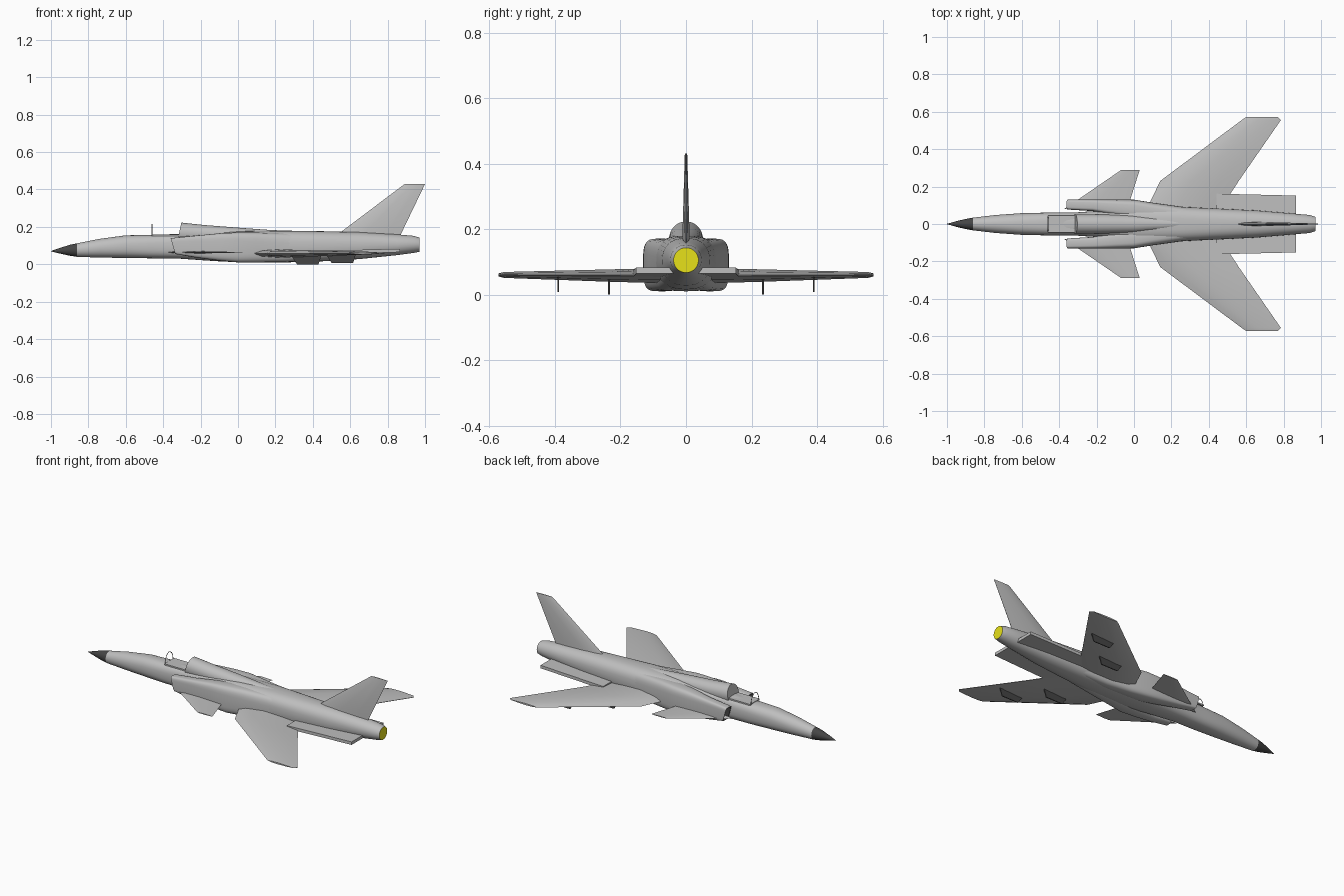
import bpy, bmesh, math
from mathutils import Vector

cube = bpy.data.objects.get("Cube")
if cube:
    bpy.data.objects.remove(cube, do_unlink=True)


def material(name, rgb):
    m = bpy.data.materials.new(name)
    m.use_nodes = True
    m.diffuse_color = (*rgb, 1)
    m.node_tree.nodes["Principled BSDF"].inputs["Base Color"].default_value = (*rgb, 1)
    return m


GREY = material("light grey", (0.52, 0.52, 0.52))
DARK = material("dark grey", (0.06, 0.06, 0.06))
YELLOW = material("exhaust yellow", (0.8, 0.75, 0.01))


def finish(name, bm, mats, angle=35):
    bmesh.ops.recalc_face_normals(bm, faces=bm.faces)
    me = bpy.data.meshes.new(name)
    bm.to_mesh(me)
    bm.free()
    for m in mats:
        me.materials.append(m)
    ob = bpy.data.objects.new(name, me)
    bpy.context.collection.objects.link(ob)
    bpy.ops.object.select_all(action='DESELECT')
    ob.select_set(True)
    bpy.context.view_layer.objects.active = ob
    bpy.ops.object.shade_smooth_by_angle(angle=math.radians(angle))
    return ob


def loft(rings):
    """Skin a list of rings of points; returns bmesh and the two end caps."""
    bm = bmesh.new()
    loops = [[bm.verts.new(p) for p in r] for r in rings]
    n = len(rings[0])
    for a, b in zip(loops, loops[1:]):
        for i in range(n):
            j = (i + 1) % n
            bm.faces.new((a[i], a[j], b[j], b[i]))
    caps = [bm.faces.new(loops[0]), bm.faces.new(loops[-1])]
    return bm, caps


def oval(x, y, low, high, half, power, rake=0, n=32):
    """Rounded-box cross-section between two heights, optionally raked."""
    pts = []
    mid, tall = (low + high) / 2, (high - low) / 2
    for i in range(n):
        t = math.tau * i / n
        c, s = math.cos(t), math.sin(t)
        sy = math.copysign(abs(c) ** (2 / power), c)
        sz = math.copysign(abs(s) ** (2 / power), s)
        pts.append(Vector((x + rake * sz, y + half * sy, mid + tall * sz)))
    return pts


def blade(name, sections, side=1, vertical=False, mat=GREY):
    """Tapered surface; sections are (span, front, back, height, thickness)."""
    rings = []
    for span, front, back, level, thick in sections:
        ring = []
        for f, h in ((0, 0), (.12, .7), (.4, 1), (.75, .6), (1, .08),
                     (1, -.08), (.75, -.6), (.4, -1), (.12, -.7)):
            x, o = front + f * (back - front), h * thick / 2
            ring.append((x, o, span) if vertical else (x, side * span, level + o))
        rings.append(ring)
    bm, _ = loft(rings)
    return finish(name, bm, [mat])


# Fuselage: (x, bottom, top, half width, squareness)
body = [(-.86, .04, .112, .034, 2), (-.74, .036, .136, .048, 2.1),
        (-.60, .034, .155, .058, 2.4), (-.46, .032, .157, .061, 2.7),
        (-.31, .030, .163, .062, 2.8), (-.12, .017, .172, .075, 3),
        (.02, .010, .178, .095, 3.2), (.25, .010, .180, .092, 2.9),
        (.45, .016, .177, .083, 2.6), (.65, .028, .172, .073, 2.4),
        (.85, .049, .160, .056, 2.1), (.94, .061, .152, .048, 2),
        (.97, .067, .143, .038, 2)]
bm, caps = loft([oval(x, 0, lo, hi, w, p) for x, lo, hi, w, p in body])
caps[1].material_index = 1
finish("fuselage", bm, [GREY, YELLOW])

# Nose cone
bm, _ = loft([oval(x, 0, lo, hi, w, 2) for x, lo, hi, w in (
    (-1, .069, .071, .001), (-.95, .057, .088, .015),
    (-.9, .046, .104, .027), (-.86, .04, .112, .034))])
finish("nose_cone", bm, [DARK])

# Dorsal spine behind the cockpit, with a raked front face
bm, _ = loft([oval(x, 0, .11, hi, w, 2.1, rake) for x, hi, w, rake in (
    (-.315, .223, .052, .012), (-.18, .210, .051, 0), (0, .196, .047, 0),
    (.15, .185, .036, 0), (.32, .176, .02, 0))])
finish("dorsal_spine", bm, [GREY])

# Cockpit deck
bm = bmesh.new()
bmesh.ops.create_cube(bm, size=1)
for v in bm.verts:
    v.co = Vector((-.385 + v.co.x * .15, v.co.y * .092, .156 + v.co.z * .008))
finish("cockpit_deck", bm, [GREY])

# Windscreen hoop
curve = bpy.data.curves.new("windscreen_hoop", 'CURVE')
curve.dimensions = '3D'
curve.bevel_depth = .002
curve.bevel_resolution = 1
curve.materials.append(GREY)
steps = 16
spline = curve.splines.new('POLY')
spline.points.add(steps)
for i, p in enumerate(spline.points):
    a = math.pi * i / steps
    p.co = (-.46, .038 * math.cos(a), .152 + .062 * math.sin(a), 1)
bpy.context.collection.objects.link(bpy.data.objects.new("windscreen_hoop", curve))

# Tail fin: spans in height
blade("tail_fin", [(.13, .50, .855, 0, .026), (.18, .56, .88, 0, .022),
                   (.425, .885, .998, 0, .008), (.43, .893, 1, 0, .005)], vertical=True)

for side, tag in ((1, "left"), (-1, "right")):
    # Air intake trunk with a hollow dark mouth
    trunk = [(-.348, .104, .055, .140, .027, 5, -.012), (-.22, .100, .035, .154, .031, 4.5, 0),
             (-.10, .088, .019, .166, .043, 4, 0), (0, .078, .010, .171, .052, 4, 0),
             (.10, .066, .010, .170, .048, 3.5, 0), (.25, .050, .012, .166, .043, 3, 0),
             (.5, .030, .03, .150, .04, 2.5, 0)]
    bm, caps = loft([oval(x, side * y, lo, hi, w, p, r) for x, y, lo, hi, w, p, r in trunk])
    mouth = caps[0]
    bmesh.ops.recalc_face_normals(bm, faces=bm.faces)
    bmesh.ops.inset_region(bm, faces=[mouth], thickness=.004)
    inner = bmesh.ops.extrude_face_region(bm, geom=[mouth])
    bmesh.ops.delete(bm, geom=[mouth], context='FACES_ONLY')
    for g in inner["geom"]:
        if isinstance(g, bmesh.types.BMVert):
            g.co.x += .04
    for g in inner["geom"]:
        if isinstance(g, bmesh.types.BMFace):
            g.material_index = 1
            for e in g.edges:
                for f in e.link_faces:
                    f.material_index = 1
    finish(tag + "_intake", bm, [GREY, DARK])

    # Swept main wing
    blade(tag + "_wing", [(.04, .04, .43, .058, .046), (.115, .085, .485, .058, .044),
                          (.23, .14, .56, .058, .038), (.555, .575, .785, .060, .018),
                          (.572, .60, .77, .060, .010)], side)

    # Canard
    blade(tag + "_canard", [(.08, -.375, -.035, .064, .014), (.13, -.30, -.02, .064, .012),
                            (.288, -.07, .03, .064, .005)], side)

    # Flat strake beside the tail
    bm = bmesh.new()
    bmesh.ops.create_cube(bm, size=1)
    for v in bm.verts:
        back, out, up = v.co.x > 0, v.co.y > 0, v.co.z > 0
        v.co = Vector((.865 if back else .44,
                       side * ((.152 if back else .162) if out else .02),
                       (.074 if back else .063) + (.009 if up else -.009)))
    finish(tag + "_tail_strake", bm, [GREY])

    # Underwing pylons
    for label, x, y, top in (("inner", .365, .235, .046), ("outer", .55, .39, .053)):
        bm = bmesh.new()
        bmesh.ops.create_cube(bm, size=1)
        low = 0 if label == "inner" else .008
        for v in bm.verts:
            up = v.co.z > 0
            v.co = Vector((x + v.co.x * (.16 if up else .115) + (0 if up else .008),
                           side * (y + v.co.y * .005), top if up else low))
        finish(f"{tag}_{label}_pylon", bm, [DARK])
